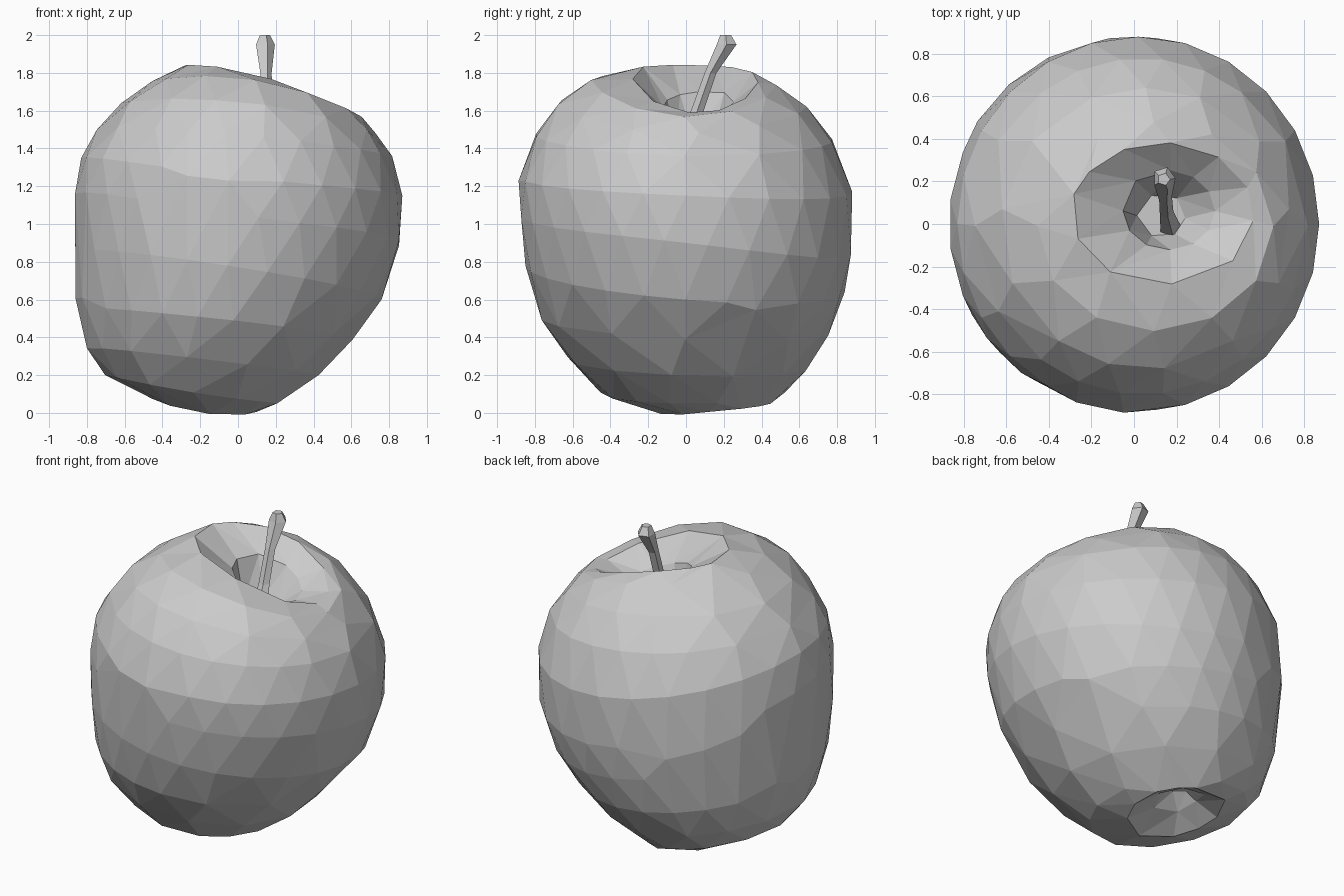
import bpy, bmesh
from math import cos, sin, tau

cube = bpy.data.objects.get("Cube")
if cube:
    bpy.data.objects.remove(cube)

grey = bpy.data.materials.new("plain grey")
grey.use_nodes = True
colour = (0.6, 0.6, 0.6, 1)
grey.diffuse_color = colour
grey.node_tree.nodes["Principled BSDF"].inputs["Base Color"].default_value = colour


def oval(left, right, front, back, sides, turn=0):
    """Points of a warped oval through four compass points; left and right
    are given as (x, z), front and back as (y, z)."""
    (xl, zl), (xr, zr), (yf, zf), (yb, zb) = left, right, front, back
    middle = (zl + zr + zf + zb) / 4
    saddle = (zl + zr - zf - zb) / 4
    points = []
    for i in range(sides):
        a = tau * (i + turn) / sides
        c, s = cos(a), sin(a)
        points.append(((xl + xr) / 2 + c * (xr - xl) / 2,
                       (yf + yb) / 2 + s * (yb - yf) / 2,
                       middle + c * (zr - zl) / 2 + s * (zb - zf) / 2
                       + saddle * (c * c - s * s)))
    return points


def loft(name, rings):
    """Skin a stack of equal rings with triangles and cap both ends."""
    bm = bmesh.new()
    loops = [[bm.verts.new(p) for p in ring] for ring in rings]
    n = len(loops[0])
    for low, high in zip(loops, loops[1:]):
        for i in range(n):
            j = (i + 1) % n
            bm.faces.new((low[i], low[j], high[i]))
            bm.faces.new((low[j], high[j], high[i]))
    bm.faces.new(loops[0][::-1])
    bm.faces.new(loops[-1])
    bmesh.ops.recalc_face_normals(bm, faces=bm.faces)
    mesh = bpy.data.meshes.new(name)
    bm.to_mesh(mesh)
    bm.free()
    mesh.materials.append(grey)
    obj = bpy.data.objects.new(name, mesh)
    bpy.context.collection.objects.link(obj)
    return obj


# Fruit body: leaning rings from the lower hollow, around the flesh, into the upper hollow
body_rings = [
    ((-.25, .2), (-.13, .2), (.13, .2), (.25, .2)),
    ((-.36, .14), (-.04, .1), (.03, .1), (.33, .12)),
    ((-.47, .09), (.1, .01), (-.12, 0), (.45, .06)),
    ((-.7, .2), (.22, .05), (-.45, .11), (.52, .11)),
    ((-.8, .34), (.43, .2), (-.63, .29), (.64, .24)),
    ((-.85, .55), (.61, .4), (-.77, .5), (.76, .42)),
    ((-.87, .85), (.76, .6), (-.85, .78), (.84, .64)),
    ((-.87, 1.15), (.86, .9), (-.88, 1.05), (.88, .85)),
    ((-.83, 1.35), (.87, 1.15), (-.88, 1.25), (.88, 1.17)),
    ((-.74, 1.5), (.81, 1.36), (-.8, 1.47), (.78, 1.44)),
    ((-.62, 1.64), (.73, 1.48), (-.68, 1.64), (.64, 1.62)),
    ((-.46, 1.75), (.65, 1.57), (-.5, 1.76), (.48, 1.73)),
    ((-.29, 1.84), (.56, 1.59), (-.28, 1.78), (.38, 1.76)),
    ((-.05, 1.7), (.38, 1.55), (-.12, 1.62), (.25, 1.65)),
    ((.02, 1.45), (.24, 1.45), (-.06, 1.45), (.14, 1.45)),
]
body = loft("fruit_body", [oval(*ring, 24, k / 2) for k, ring in enumerate(body_rings)])

# Uneven facets
facets = body.modifiers.new("facets", "DECIMATE")
facets.ratio = 0.55

# Stem: narrow, leaning back, flared at the tip
stem_path = [(.17, -.02, 1.42, .055), (.15, .06, 1.6, .035), (.145, .13, 1.8, .033),
             (.14, .215, 1.95, .055), (.14, .21, 2, .03)]
loft("stem", [oval((x - r, z), (x + r, z), (y - r, z), (y + r, z), 5)
              for x, y, z, r in stem_path])
